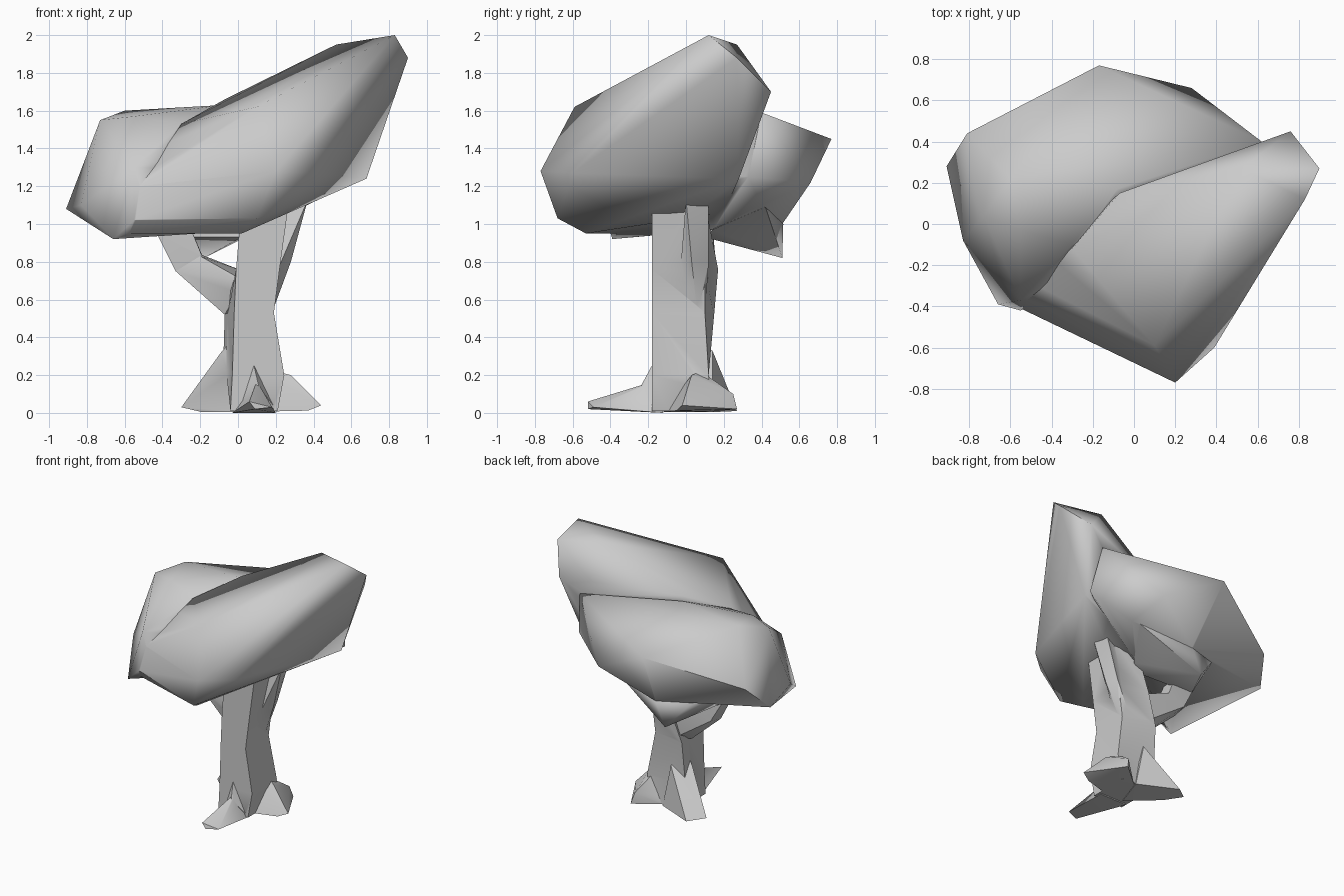
import bpy, bmesh


def finish(name, bm):
    bmesh.ops.recalc_face_normals(bm, faces=bm.faces[:])
    me = bpy.data.meshes.new(name)
    bm.to_mesh(me)
    bm.free()
    ob = bpy.data.objects.new(name, me)
    bpy.context.collection.objects.link(ob)
    return ob


def hull(name, pts):
    """Faceted convex lump around a handful of corner points."""
    bm = bmesh.new()
    for p in pts:
        bm.verts.new(p)
    bmesh.ops.convex_hull(bm, input=bm.verts[:])
    bmesh.ops.delete(bm, geom=[v for v in bm.verts if not v.link_faces], context='VERTS')
    return finish(name, bm)


def column(name, stations):
    """Closed four-sided column: height, left and right x, right back y, left back corner."""
    bm = bmesh.new()
    rings = [[bm.verts.new(p) for p in ((x0, -.18, z), (x1, -.18, z), (x1, y1, z), (xb, yb, z))]
             for z, x0, x1, y1, xb, yb in stations]
    for a, b in zip(rings, rings[1:]):
        for i in range(4):
            j = (i + 1) % 4
            bm.faces.new((a[i], a[j], b[j], b[i]))
    bm.faces.new(rings[0])
    bm.faces.new(rings[-1])
    return finish(name, bm)


def select(ob):
    bpy.ops.object.select_all(action='DESELECT')
    ob.select_set(True)
    bpy.context.view_layer.objects.active = ob


def unite(base, parts, angle):
    for p in parts:
        select(base)
        m = base.modifiers.new("union", 'BOOLEAN')
        m.operation, m.solver, m.object = 'UNION', 'EXACT', p
        bpy.ops.object.modifier_apply(modifier=m.name)
        bpy.data.objects.remove(p, do_unlink=True)
    select(base)
    bpy.ops.object.shade_smooth_by_angle(angle=angle)


# canopy: tall right-front lump merged with a lower left-back lump
canopy = hull("canopy", [
    (.83, .12, 2), (.52, .27, 1.95), (.9, .27, 1.88), (.76, .45, 1.7), (.68, .28, 1.24),
    (.2, -.77, 1.28), (.39, -.6, 1.27), (.41, -.45, 1.25), (.02, -.53, .95),
    (.1, -.68, 1.03), (.1, -.59, 1.62), (-.55, -.41, 1.02), (-.3, -.12, 1.53),
    (-.52, -.37, 1.2), (-.07, .15, 1.66), (.36, .1, 1.1), (.2, .2, 1.06), (-.6, -.35, .95)])
left_lump = hull("left_lump", [
    (-.91, .28, 1.08), (-.73, .04, 1.55), (-.6, .22, 1.6), (-.55, -.37, 1.3),
    (-.66, -.39, .92), (-.55, -.42, 1.02), (-.83, -.08, 1.1), (-.81, .44, 1.25),
    (-.17, .77, 1.45), (.28, .66, 1.22), (.62, .4, 1.59), (-.08, .17, 1.63),
    (-.1, .51, 1.0), (.35, .4, 1.1), (.1, .15, .97), (-.3, -.1, 1.53),
    (-.55, -.03, 1.57), (.675, .33, 1.25)])
low_lump = hull("low_lump", [
    (-.18, .51, .82), (-.1, .515, 1.0), (-.42, .12, .93), (.02, .1, .93), (.12, .14, .97),
    (.3, .42, 1.09), (-.35, .42, 1.02), (-.1, .3, 1.1)])
unite(canopy, [left_lump, low_lump], 1.15)

# trunk column, slightly waisted and flared at the foot
trunk = column("trunk", [
    (.01, -.04, .21, .13, -.04, .14), (.2, -.03, .245, .12, -.08, .12),
    (.53, -.02, .19, .1, -.07, .15), (.76, -.01, .22, .1, .01, .17),
    (1.12, .02, .27, .1, .06, .1)])

# flared roots
roots = [
    hull("left_root", [(-.3, .18, .03), (-.19, .27, .01), (-.19, .09, .004), (-.09, .05, .32),
                       (.02, -.1, .004), (.1, .14, .004), (.0, .0, .42), (.03, .14, .33)]),
    hull("right_root", [(.44, -.02, .04), (.28, .27, .02), (.26, .25, .1), (.37, -.05, .012),
                        (.28, .03, .2), (.1, -.12, .006), (.1, .12, .006), (.2, .08, .22)]),
    hull("front_root", [(.06, -.52, .06), (.18, -.49, .03), (.09, -.52, .02), (.11, -.24, .14),
                        (-.03, -.12, 0), (.2, -.12, 0), (.1, -.16, .17)]),
    hull("front_root_rib", [(.11, -.24, .14), (.0, -.17, .02), (.2, -.17, .02),
                            (.08, -.17, .27), (.08, -.12, .2)])]

# forking branches
branches = [
    hull("left_branch", [(-.07, .03, .52), (.03, -.06, .7), (.0, .14, .55), (.03, .15, .75),
                         (-.33, .05, .75), (-.32, .16, .77), (-.2, .03, .83), (-.2, .15, .84)]),
    hull("left_branch_tip", [(-.33, .05, .75), (-.32, .16, .77), (-.19, .03, .83),
                             (-.19, .15, .835), (-.43, .04, .95), (-.42, .14, .95),
                             (-.26, .03, 1.0), (-.26, .14, 1.0)]),
    hull("right_branch", [(.1, -.05, .5), (.1, .1, .5), (.18, .06, .53), (.28, .03, .8),
                          (.25, .12, .8), (.37, .0, 1.13), (.35, .12, 1.13), (.15, .06, 1.12)])]
unite(trunk, roots + branches, 0.75)
